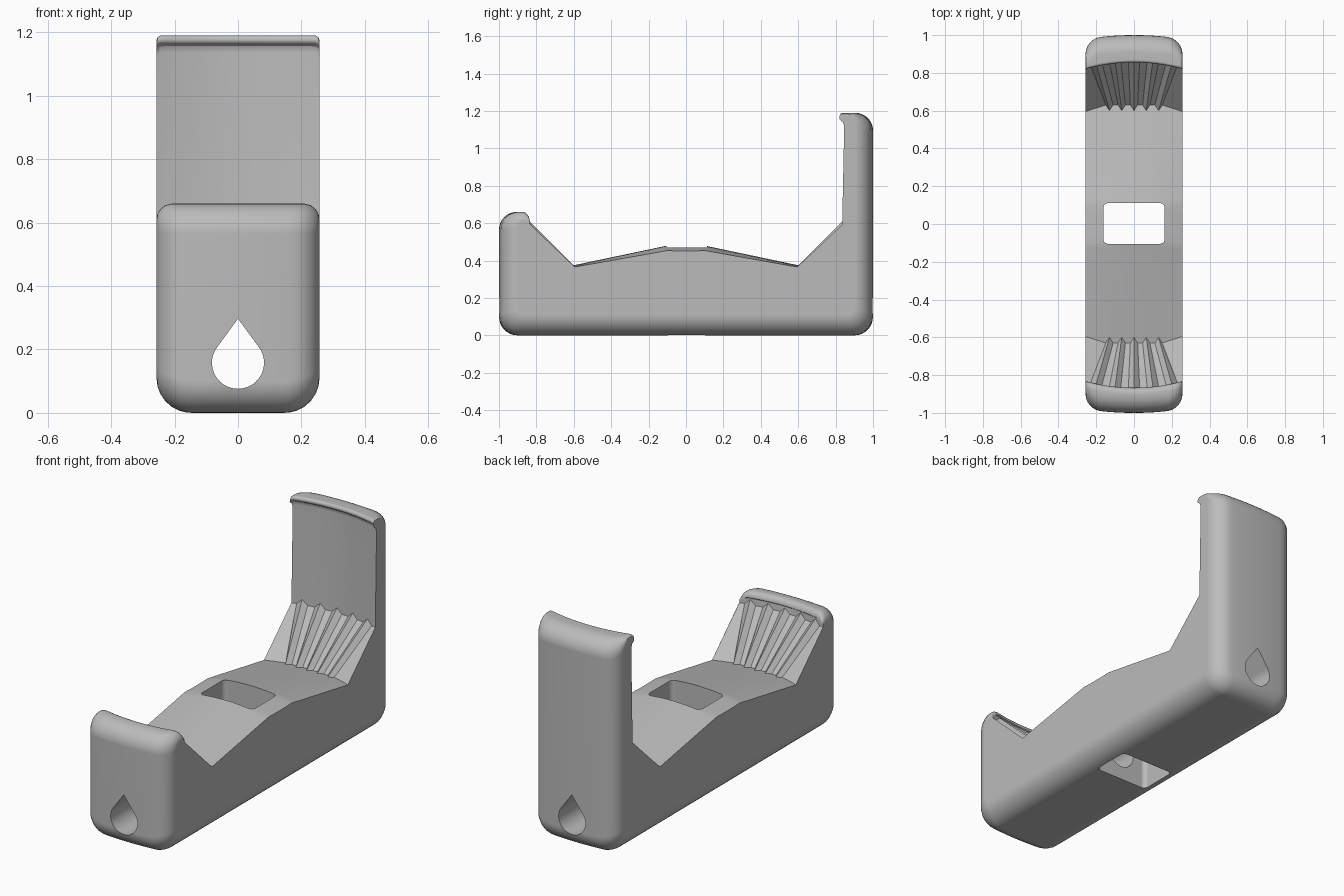
import bpy, bmesh, math

cube = bpy.data.objects.get("Cube")
if cube:
    bpy.data.objects.remove(cube, do_unlink=True)

W = 0.257  # half width

grey = bpy.data.materials.new("light grey plastic")
grey.use_nodes = True
grey.diffuse_color = (0.5, 0.5, 0.5, 1)
grey.node_tree.nodes["Principled BSDF"].inputs["Base Color"].default_value = (0.5, 0.5, 0.5, 1)


def inset(x, r):
    """Setback of a rounded side edge of radius r."""
    d = max(W - abs(x), 0)
    return 0 if d >= r else r - math.sqrt(r * r - (r - d) ** 2)


def crown(x):
    return (x / W) ** 2


def saddle_z(x, y):
    rise = min(0.375 + 0.21 * (0.6 - y), 0.48)
    return rise - crown(x) * (0.01 + 0.02 * max(0, 1 - y / 0.6))


def arc(cy, cz, r, start, end, steps=8):
    angles = [math.radians(start + (end - start) * i / steps) for i in range(steps + 1)]
    return [(cy + r * math.cos(a), cz + r * math.sin(a)) for a in angles]


# Columns across the width: (x on plain surfaces, x at rib foot, x at rib top, rib height, edge fraction)
columns = []
for i in range(-2, 3):
    for off, ridge in ((-0.3, 0), (0, 1), (0.3, 0)):
        k = i + off
        columns.append((0.07 * k, 0.065 * k, 0.1 * k, ridge, 0))
for f in (0.25, 0.5, 0.72, 0.88, 0.97, 1):
    edge = (0.16 + (W - 0.16) * f, 0.15 + (W - 0.15) * f, 0.23 + (W - 0.23) * f, 0, f)
    columns.append(edge)
    columns.insert(0, (-edge[0], -edge[1], -edge[2], 0, f))


def half_profile(col, top, lip_y, side_r, is_tall):
    """Points (x, y, z) from the underside, up the post, down the ribs to the saddle."""
    x, foot_x, top_x, ridge, f = col
    q = crown(x)
    plan = inset(x, 0.08)
    outer = 1 - 0.02 * q - plan
    base = inset(x, 0.11)
    zt = top - inset(x, side_r)
    lip = lip_y - 0.035 * q
    rb = 0.1 - 0.8 * plan
    rt = min(0.095, outer - lip - 0.035)
    pts = arc(outer - rb, base + rb, rb, -90, 0) + arc(outer - rt, zt - rt, rt, 0, 90)
    if is_tall:  # thin overhanging lip
        pts += arc(lip + 0.014, zt - 0.014, 0.014, 90, 230, 6)
        pts += [(lip + 0.018, zt - 0.034), (lip + 0.026, zt - 0.055)]
    else:        # soft rounded lip
        pts += arc(lip + 0.03, zt - 0.03, 0.03, 90, 180, 5)
        pts += [(lip + 0.004, 0.626 - 0.3 * inset(x, side_r))]
    pts = [(x, y, z) for y, z in pts]
    # ribbed ramp
    pts.append((top_x, 0.867 - 0.032 * crown(top_x), 0.62 if ridge else 0.592))
    foot_y = 0.6 if ridge else 0.63 - 0.035 * f
    pts.append((foot_x, foot_y, saddle_z(foot_x, foot_y)))
    # saddle
    pts += [(x, y, saddle_z(x, y)) for y in (0.5, 0.4, 0.3, 0.2, 0.13, 0.1, 0.05)]
    return pts


def new_object(name, bm):
    bmesh.ops.recalc_face_normals(bm, faces=bm.faces)
    mesh = bpy.data.meshes.new(name)
    bm.to_mesh(mesh)
    bm.free()
    obj = bpy.data.objects.new(name, mesh)
    bpy.context.collection.objects.link(obj)
    mesh.materials.append(grey)
    return obj


# Body lofted from side slices
bm = bmesh.new()
rings = []
for col in columns:
    back = half_profile(col, 1.19, 0.855, 0.015, True)
    front = half_profile(col, 0.66, 0.867, 0.05, False)
    loop = back + [(x, -y, z) for x, y, z in reversed(front)]
    rings.append([bm.verts.new(p) for p in loop])
for a, b in zip(rings, rings[1:]):
    for j in range(len(a)):
        k = (j + 1) % len(a)
        bm.faces.new((a[j], a[k], b[k], b[j]))
bm.faces.new(rings[0])
bm.faces.new(rings[-1])
body = new_object("dispenser_body", bm)


def cut(points, direction, name):
    """Cut a prism with the given outline through the body."""
    bm = bmesh.new()
    face = bm.faces.new([bm.verts.new(p) for p in points])
    extruded = bmesh.ops.extrude_face_region(bm, geom=[face])["geom"]
    verts = [v for v in extruded if isinstance(v, bmesh.types.BMVert)]
    bmesh.ops.translate(bm, verts=verts, vec=direction)
    cutter = new_object(name, bm)
    cutter.hide_render = True
    mod = body.modifiers.new(name, 'BOOLEAN')
    mod.operation = 'DIFFERENCE'
    mod.solver = 'EXACT'
    mod.object = cutter
    bpy.context.view_layer.objects.active = body
    bpy.ops.object.modifier_apply(modifier=mod.name)
    bpy.data.objects.remove(cutter, do_unlink=True)


# Rounded rectangular window straight down through the saddle
window = []
for sx, sy, start in ((1, 1, 0), (-1, 1, 90), (-1, -1, 180), (1, -1, 270)):
    window += arc(sx * 0.137, 0.003 + sy * 0.083, 0.025, start, start + 90, 6)
cut([(x, y, -0.2) for x, y in window], (0, 0, 1), "window_cutter")

# Teardrop tunnel from end to end
r, centre, tip = 0.082, 0.158, 0.297
tangent = math.degrees(math.acos(r / (tip - centre)))
drop = arc(0, centre, r, 90 + tangent, 450 - tangent, 36) + [(0, tip)]
cut([(x, -1.2, z) for x, z in drop], (0, 2.4, 0), "teardrop_cutter")

# Shading
bpy.ops.object.select_all(action='DESELECT')
body.select_set(True)
bpy.context.view_layer.objects.active = body
bpy.ops.object.shade_smooth_by_angle(angle=math.radians(30))
weighted = body.modifiers.new("weighted_normals", 'WEIGHTED_NORMAL')
weighted.keep_sharp = True
